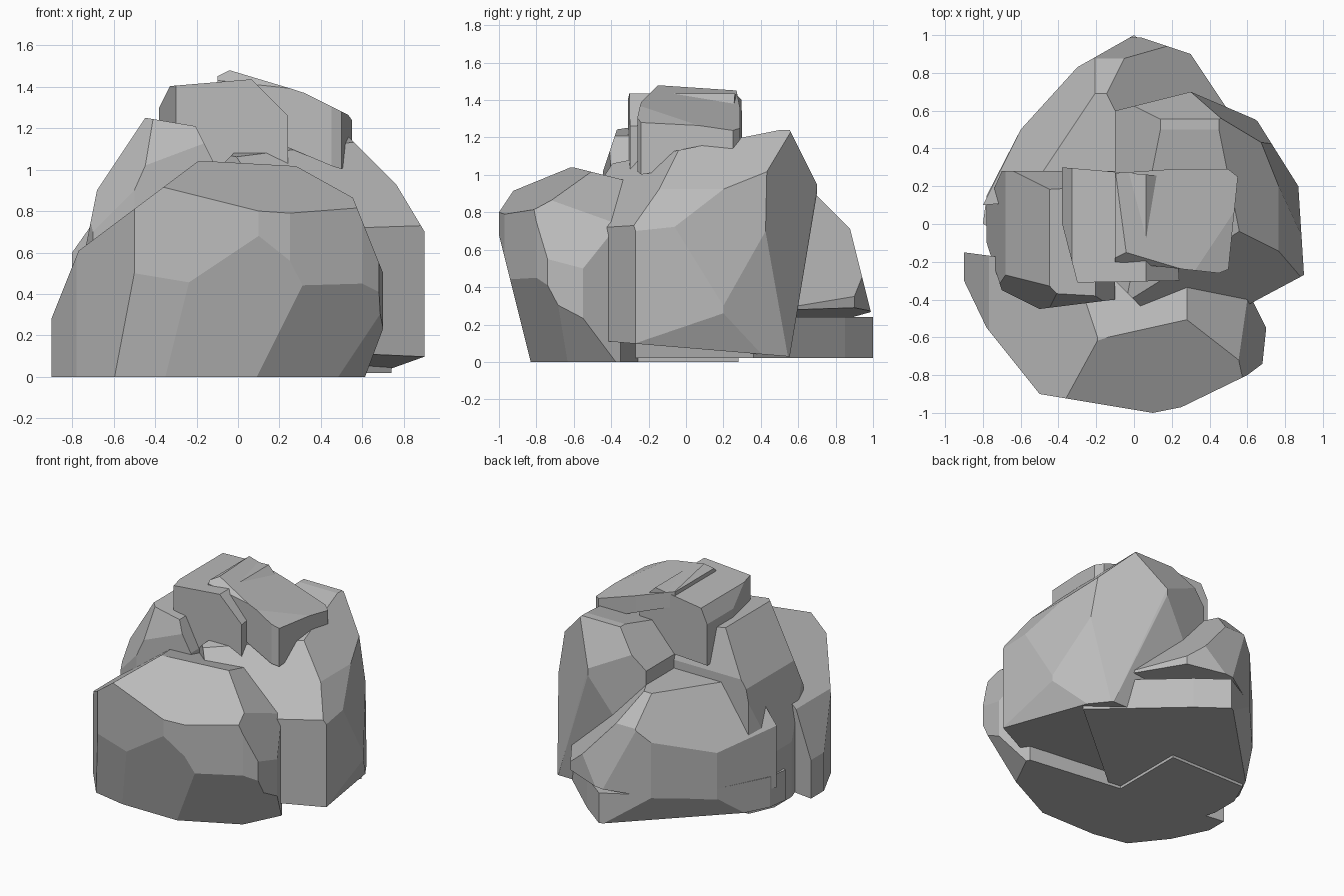
import bpy
import bmesh
from mathutils import Vector

# Remove the startup cube only
startup_cube = bpy.data.objects.get("Cube")
if startup_cube:
    bpy.data.objects.remove(startup_cube, do_unlink=True)

# One plain stone colour for every rock
stone = bpy.data.materials.new("stone_grey")
stone.use_nodes = True
colour = (.5, .5, .5, 1)
stone.diffuse_color = colour
stone.node_tree.nodes["Principled BSDF"].inputs["Base Color"].default_value = colour


def upright_block(bm, outline, bottom, top):
    """Raise a convex footprint into a straight-sided block."""
    for height in (bottom, top):
        for x, y in outline:
            bm.verts.new((x, y, height))
    bmesh.ops.convex_hull(bm, input=bm.verts[:])


def chisel(bm, point, direction):
    """Cut off everything beyond a plane and close the fresh face."""
    bmesh.ops.bisect_plane(
        bm,
        geom=bm.verts[:] + bm.edges[:] + bm.faces[:],
        plane_co=Vector(point),
        plane_no=Vector(direction).normalized(),
        clear_outer=True,
    )
    rim = [edge for edge in bm.edges if edge.is_boundary]
    bmesh.ops.holes_fill(bm, edges=rim)


def chiselled_rock(name, outline, bottom, top, cuts):
    """Make a flat-faceted rock from a footprint and a few chisel cuts."""
    bm = bmesh.new()
    upright_block(bm, outline, bottom, top)
    for point, direction in cuts:
        chisel(bm, point, direction)
    bmesh.ops.recalc_face_normals(bm, faces=bm.faces[:])
    mesh = bpy.data.meshes.new(name)
    bm.to_mesh(mesh)
    bm.free()
    mesh.materials.append(stone)
    rock = bpy.data.objects.new(name, mesh)
    bpy.context.collection.objects.link(rock)


# Broad low boulder across the front
chiselled_rock(
    "front_boulder",
    outline=[(-.9, -.15), (-.9, -.3), (-.78, -.55), (-.5, -.9), (.1, -1),
             (.25, -.97), (.6, -.8), (.68, -.74), (.7, -.55), (.6, -.35)],
    bottom=0, top=1.04,
    cuts=[
        ((-.9, 0, .28), (-5, 0, 2)),     # outer flank
        ((-.78, 0, .6), (-3, 0, 4)),     # outer shoulder
        ((.1, -1, .8), (1, -3, 6)),      # sloping crown
        ((0, -.6, 1.04), (0, 1, 4)),     # crown falling back
        ((.6, -.6, .8), (3, 1, 4)),      # inner shoulder
        ((.7, -.6, .5), (5, 0, 2)),      # inner flank
        ((.5, -.6, 0), (4, -2, -3)),     # inner undercut
        ((.5, -.85, .45), (1, -2, -1)),  # chipped inner corner
        ((0, -.83, 0), (0, -4, -1)),     # front undercut
        ((-.5, -.8, 0), (-1, -5, -1)),   # outer front undercut
    ],
)

# Tallest boulder, with a steep flat outer side
chiselled_rock(
    "left_boulder",
    outline=[(.9, -.27), (.87, .2), (.65, .55), (.3, .7),
             (-.1, .6), (-.1, -.3), (.1, -.5), (.6, -.43)],
    bottom=.02, top=1.24,
    cuts=[
        ((.87, .2, .3), (6, 2, 1)),      # leaning outer side
        ((.9, -.27, .1), (5, 1, -2)),    # outer undercut
        ((.9, -.3, .1), (0, -1, -12)),   # base rising forward
        ((.87, 0, .75), (5, 0, 3)),      # outer shoulder
        ((.77, 0, .92), (1, 0, 1)),      # upper shoulder
        ((.6, -.4, .75), (1, -2, 2)),    # front shoulder
        ((0, .5, 1.24), (0, -1, 5)),     # crown falling forward
        ((0, .7, .95), (0, 2, 1)),       # back shoulder
        ((.65, .55, 0), (7, 10, 1)),     # back corner
        ((.6, .55, 0), (0, 6, -1)),      # back undercut
        ((0, .3, 1.1), (-1, 0, 1)),      # inner shoulder
    ],
)

# Upright boulder on the other side
chiselled_rock(
    "right_boulder",
    outline=[(-.7, .28), (-.78, .1), (-.78, -.1), (-.7, -.35),
             (-.5, -.45), (-.1, -.4), (-.1, .28)],
    bottom=0, top=1.26,
    cuts=[
        ((-.7, 0, .8), (-5, 0, 1)),      # outer flank
        ((-.68, 0, .9), (-3, 0, 2)),     # outer shoulder
        ((-.5, -.45, 1), (0, -3, 1)),    # front shoulder
        ((-.6, -.4, .8), (-2, -2, 1)),   # chipped front corner
        ((-.45, 0, 1.25), (1, 0, 6)),    # crown
        ((-.4, .3, .9), (0, 3, 1)),      # back shoulder
        ((-.1, 0, 1), (2, 0, 1)),        # inner shoulder
    ],
)

# Sloping rock at the back, over a slab with a gap that closes to one side
chiselled_rock(
    "back_boulder",
    outline=[(0, 1), (.3, .9), (.5, .6), (.4, .2), (-.8, .1),
             (-.6, .5), (-.3, .83)],
    bottom=.15, top=.9,
    cuts=[
        ((.1, 1, .28), (1, 1, -10)),     # tilted underside
        ((0, .98, .3), (0, 4, 1)),       # steep back face
        ((0, .87, .72), (0, 1, 1)),      # back shoulder
        ((-.6, .5, .5), (-3, 2, 2)),     # outer slope
        ((.3, .9, .35), (2, 1, 2)),      # inner slope
    ],
)
chiselled_rock(
    "ground_slab",
    outline=[(0, 1), (.2, .85), (.74, .36), (-.1, -.35), (-.8, 0),
             (-.78, .15), (-.6, .5), (-.3, .83)],
    bottom=.02, top=.24,
    cuts=[((0, 1, 0), (-5, 5, -3))],     # undercut back edge
)

# Two capping stones leaning against each other
chiselled_rock(
    "cap_block",
    outline=[(-.38, .3), (-.38, 0), (-.3, -.31), (.24, -.3), (.2, .25)],
    bottom=1, top=1.45,
    cuts=[
        ((-.38, 0, 1.3), (-2, 0, 1)),    # outer bevel
        ((0, 0, 1.43), (-1, 0, 12)),     # crown
        ((.2, 0, 1.3), (1, 0, 1)),       # inner bevel
    ],
)
chiselled_rock(
    "cap_slab",
    outline=[(-.1, .27), (-.1, -.2), (.45, -.26), (.5, -.24),
             (.55, .25), (.5, .29), (.2, .29)],
    bottom=1, top=1.5,
    cuts=[
        ((0, -.1, 1.46), (3, 1, 9)),     # long sloping crown
        ((.3, 0, 1.38), (1, 0, 2)),      # lower crown
        ((-.1, 0, 1.45), (-1, 0, 2)),    # raised end
        ((0, -.2, 1.43), (0, -1, 1)),    # front bevel
        ((.55, 0, 1.1), (2, 0, -1)),     # low end
        ((.5, -.25, 1), (-2, 1, -5)),    # sloping underside
    ],
)
